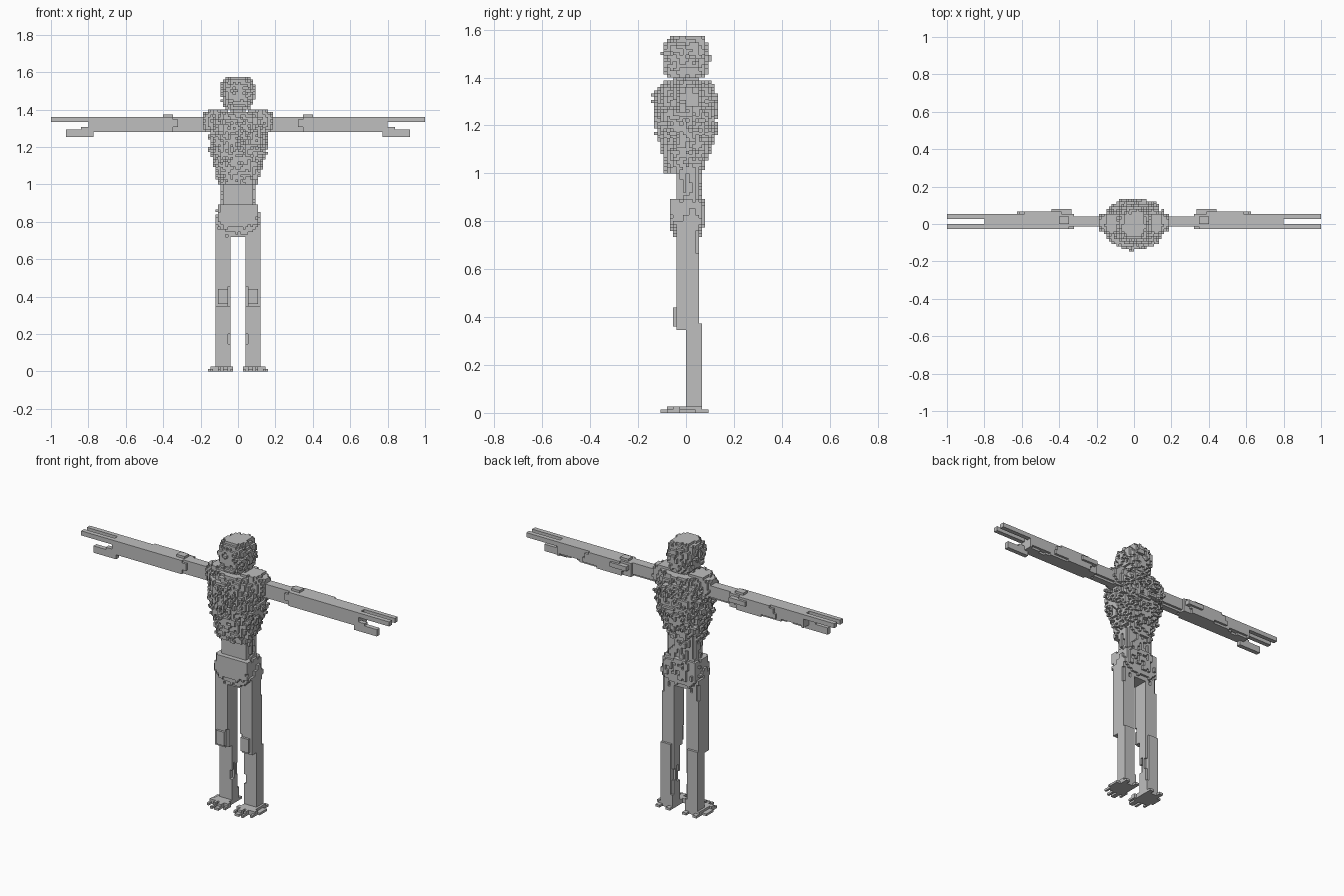
import bpy
import math
from mathutils import Vector, noise

if "Cube" in bpy.data.objects:
    bpy.data.objects.remove(bpy.data.objects["Cube"])

V = 1 / 75            # cube size
parts = {}            # part name -> set of grid cells
filled = set()        # every cell in use, so no hidden inner faces are made

grey = bpy.data.materials.new("stone grey")
grey.diffuse_color = (0.52, 0.52, 0.52, 1)
grey.use_nodes = True
grey.node_tree.nodes["Principled BSDF"].inputs["Base Color"].default_value = grey.diffuse_color


def add_cell(name, cell):
    if cell not in filled:
        filled.add(cell)
        parts.setdefault(name, set()).add(cell)


def box(name, x, y, z):
    """Solid block snapped to the grid."""
    r = [range(round(a / V), max(round(a / V) + 1, round(b / V))) for a, b in (x, y, z)]
    for i in r[0]:
        for j in r[1]:
            for k in r[2]:
                add_cell(name, (i, j, k))


def loft(name, axis, stations, power, rough, grain):
    """Voxel body along an axis. Station: (position, u min, u max, v min, v max)."""
    ua, va = [a for a in range(3) if a != axis]
    first, last = stations[0][0], stations[-1][0]
    reach = max(abs(n) for s in stations for n in s[1:]) * (1 + rough) + V
    n = math.ceil(reach / V)
    for t in range(round(first / V), round(last / V)):
        pos = (t + 0.5) * V
        for a, b in zip(stations, stations[1:]):
            if a[0] <= pos <= b[0]:
                f = (pos - a[0]) / (b[0] - a[0])
                u0, u1, v0, v1 = [p + (q - p) * f for p, q in zip(a[1:], b[1:])]
                break
        for iu in range(-n, n):
            for iv in range(-n, n):
                cell = [0, 0, 0]
                cell[axis], cell[ua], cell[va] = t, iu, iv
                u, v = (iu + 0.5) * V, (iv + 0.5) * V
                du = abs(2 * u - u0 - u1) / (u1 - u0)
                dv = abs(2 * v - v0 - v1) / (v1 - v0)
                point = Vector([c * g + 0.37 for c, g in zip(cell, grain)])
                if du ** power + dv ** power <= 1 + rough * noise.noise(point):
                    add_cell(name, tuple(cell))


def mirrored(name, source):
    """Copy a right-hand part to the left."""
    for i, j, k in list(parts[source]):
        add_cell(name, (-1 - i, j, k))


ROUGH = (0.73, 0.71, 0.77)

# Head and neck
loft("head", 2, [(1.40, -.06, .06, -.08, .08), (1.44, -.08, .08, -.09, .09),
                 (1.50, -.09, .09, -.095, .09), (1.55, -.08, .08, -.085, .085),
                 (1.58, -.045, .045, -.06, .06)], 2.6, 0.55, ROUGH)
loft("neck", 2, [(1.33, -.04, .04, -.05, .05), (1.41, -.04, .04, -.05, .05)], 3, 0.3, ROUGH)

# Torso, rugged and tapering to the waist
loft("torso", 2, [(1.00, -.10, .10, -.085, .065), (1.06, -.11, .11, -.09, .085),
                  (1.17, -.14, .145, -.115, .12), (1.25, -.145, .15, -.125, .125),
                  (1.33, -.14, .14, -.125, .12), (1.39, -.11, .11, -.085, .095)],
     2.6, 0.6, ROUGH)
loft("waist", 2, [(.87, -.088, .088, -.04, .06), (1.01, -.088, .088, -.04, .06)],
     6, 0.5, (.6, .6, .2))

# Pelvis
loft("pelvis", 2, [(.72, -.07, .07, -.035, .05), (.765, -.10, .10, -.06, .07),
                   (.80, -.115, .115, -.07, .075), (.89, -.105, .105, -.07, .075)],
     6, 0.7, (.5, .5, .3))

# Legs
loft("right_thigh", 2, [(.35, .045, .12, -.04, .05), (.80, .035, .12, -.04, .05)],
     8, 0.8, (.6, .6, .08))
box("right_knee", (.055, .11), (-.053, -.04), (.36, .44))
loft("right_shin", 2, [(.027, .045, .12, -.005, .065), (.38, .045, .12, -.005, .065)],
     8, 0.8, (.6, .6, .08))

# Feet with spread toes
box("right_foot", (.04, .135), (-.055, .067), (0, .027))
for x, tip in ((.02, -.08), (.0535, -.107), (.093, -.107), (.133, -.08)):
    box("right_toes", (x, x + .02), (tip, -.02), (0, .014))
    box("right_toes", (x, x + .02), (tip + .027, -.02), (.014, .027))
box("right_heel", (.04, .067), (.06, .093), (0, .014))
box("right_heel", (.107, .133), (.06, .093), (0, .014))
box("right_foot", (.133, .16), (-.02, .04), (0, .014))

# Shoulder, arm and hand
loft("right_shoulder", 0, [(.053, -.07, .07, 1.33, 1.40), (.13, -.06, .065, 1.28, 1.405),
                           (.187, -.03, .045, 1.28, 1.38)], 3, 0.4, ROUGH)
loft("right_upper_arm", 0, [(.16, -.015, .04, 1.285, 1.36), (.36, -.02, .04, 1.285, 1.36)],
     5, 0.6, (.1, .6, .6))
loft("right_forearm", 0, [(.32, -.02, .055, 1.28, 1.36), (.40, -.03, .065, 1.275, 1.365),
                          (.62, -.03, .06, 1.275, 1.365), (.68, -.03, .05, 1.285, 1.36),
                          (.80, -.03, .05, 1.28, 1.36)], 5, 0.6, (.08, .6, .6))
box("right_elbow", (.33, .44), (.053, .08), (1.32, 1.347))
box("right_elbow", (.35, .40), (.0, .04), (1.36, 1.373))
box("right_fingers", (.76, 1.0), (.027, .053), (1.333, 1.36))
box("right_fingers", (.76, 1.0), (-.027, 0), (1.333, 1.36))
box("right_thumb", (.77, .92), (-.027, 0), (1.26, 1.287))
box("right_thumb", (.77, .84), (-.027, 0), (1.287, 1.30))

for part in [p for p in parts if p.startswith("right_")]:
    mirrored(part.replace("right_", "left_"), part)

# Turn the cells of each part into cube faces where they meet open air
SIDES = {(1, 0, 0): [(1, 0, 0), (1, 1, 0), (1, 1, 1), (1, 0, 1)],
         (-1, 0, 0): [(0, 0, 0), (0, 0, 1), (0, 1, 1), (0, 1, 0)],
         (0, 1, 0): [(0, 1, 0), (0, 1, 1), (1, 1, 1), (1, 1, 0)],
         (0, -1, 0): [(0, 0, 0), (1, 0, 0), (1, 0, 1), (0, 0, 1)],
         (0, 0, 1): [(0, 0, 1), (1, 0, 1), (1, 1, 1), (0, 1, 1)],
         (0, 0, -1): [(0, 0, 0), (0, 1, 0), (1, 1, 0), (1, 0, 0)]}

for name, cells in parts.items():
    index, faces = {}, []
    for c in sorted(cells):
        for d, corners in SIDES.items():
            if tuple(a + b for a, b in zip(c, d)) in filled:
                continue
            keys = [tuple(a + b for a, b in zip(c, k)) for k in corners]
            faces.append([index.setdefault(k, len(index)) for k in keys])
    if not faces:
        continue
    mesh = bpy.data.meshes.new(name)
    mesh.from_pydata([[n * V for n in k] for k in index], [], faces)
    mesh.materials.append(grey)
    bpy.context.collection.objects.link(bpy.data.objects.new(name, mesh))
